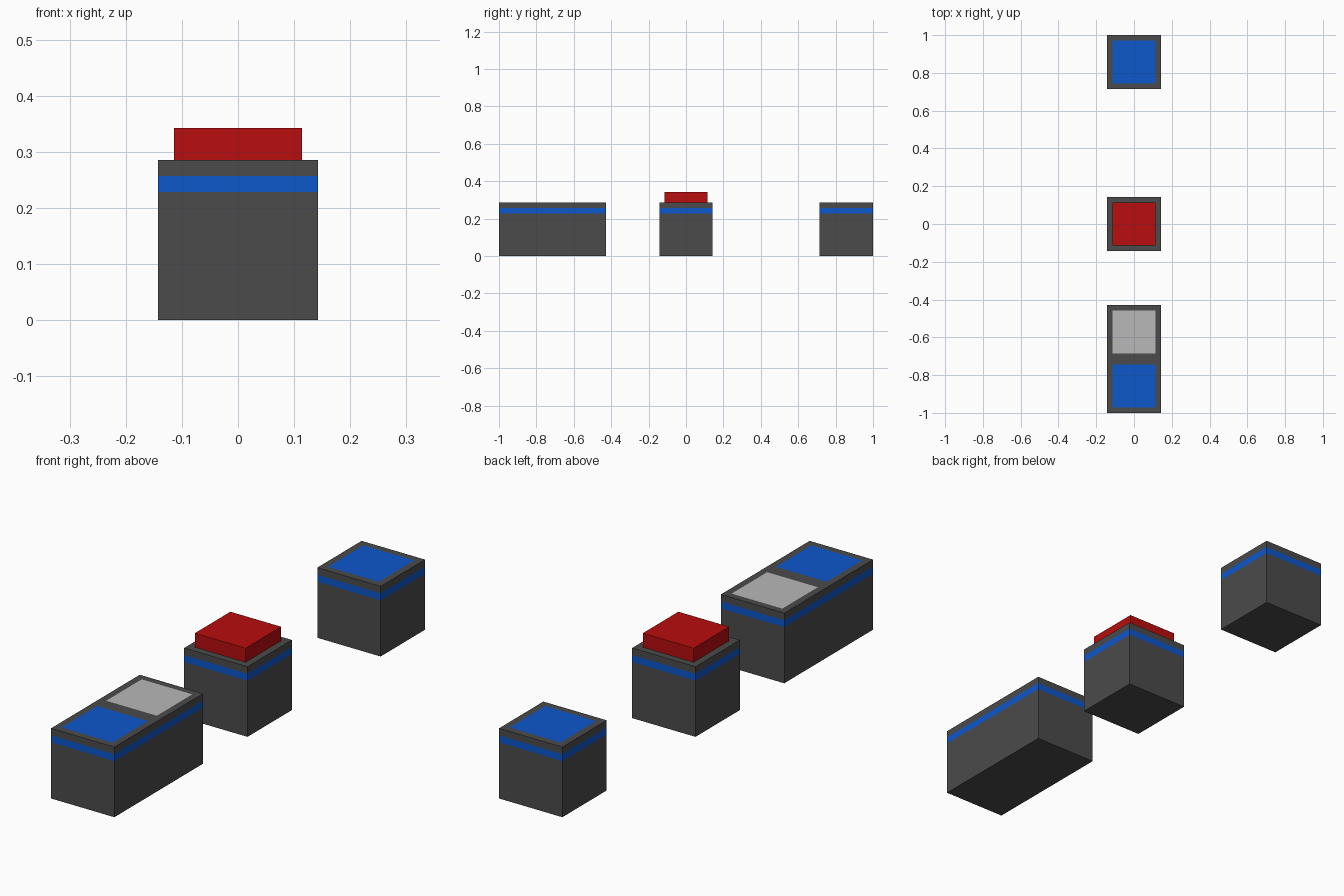
import bpy
import bmesh
from mathutils import Matrix, Vector

cube = bpy.data.objects.get("Cube")
if cube:
    bpy.data.objects.remove(cube, do_unlink=True)

U = 2 / 7          # side of one block
EDGE = U / 10      # rim width and stripe height


def material(name, rgb):
    mat = bpy.data.materials.new(name)
    mat.use_nodes = True
    mat.diffuse_color = (*rgb, 1)
    mat.node_tree.nodes["Principled BSDF"].inputs["Base Color"].default_value = (*rgb, 1)
    return mat


GREY = material("dark grey", (0.07, 0.07, 0.07))
BLUE = material("blue", (0.004, 0.095, 0.6))
RED = material("red", (0.48, 0.004, 0.004))
PALE = material("pale grey", (0.48, 0.48, 0.48))


def box(size, centre):
    bm = bmesh.new()
    bmesh.ops.create_cube(bm, size=1, matrix=Matrix.Translation(centre) @ Matrix.Diagonal((*size, 1)))
    return bm


def cut(bm, point, normal):
    geom = bm.verts[:] + bm.edges[:] + bm.faces[:]
    bmesh.ops.bisect_plane(bm, geom=geom, plane_co=point, plane_no=normal)


def finish(bm, name, mats):
    mesh = bpy.data.meshes.new(name)
    bm.to_mesh(mesh)
    bm.free()
    for mat in mats:
        mesh.materials.append(mat)
    bpy.context.collection.objects.link(bpy.data.objects.new(name, mesh))


def block(name, y_front, panels):
    """Row of unit blocks with a stripe all round and one inset panel per unit."""
    n = len(panels)
    bm = box((U, U * n, U), Vector((0, y_front + U * n / 2, U / 2)))
    stripe_low, stripe_high = U - 2 * EDGE, U - EDGE
    for z in (stripe_low, stripe_high):
        cut(bm, (0, 0, z), (0, 0, 1))
    for i in range(1, n):
        cut(bm, (0, y_front + U * i, 0), (0, 1, 0))
    # Stripe around the walls
    for face in bm.faces:
        if stripe_low < face.calc_center_median().z < stripe_high and abs(face.normal.z) < 0.5:
            face.material_index = 1
    # Coloured panels set into the top
    tops = [f for f in bm.faces if f.normal.z > 0.5]
    bmesh.ops.inset_individual(bm, faces=tops, thickness=EDGE, use_even_offset=True)
    for face in tops:
        unit = int((face.calc_center_median().y - y_front) / U)
        face.material_index = 2 + unit
    finish(bm, name, [GREY, BLUE] + panels)


block("front_double_block", -1, [BLUE, PALE])
block("middle_block", -U / 2, [GREY])
block("back_block", 1 - U, [BLUE])

# Raised button on the middle block
finish(box((U * 0.8, U * 0.8, U * 0.2), Vector((0, 0, U * 1.1))), "button", [RED])
